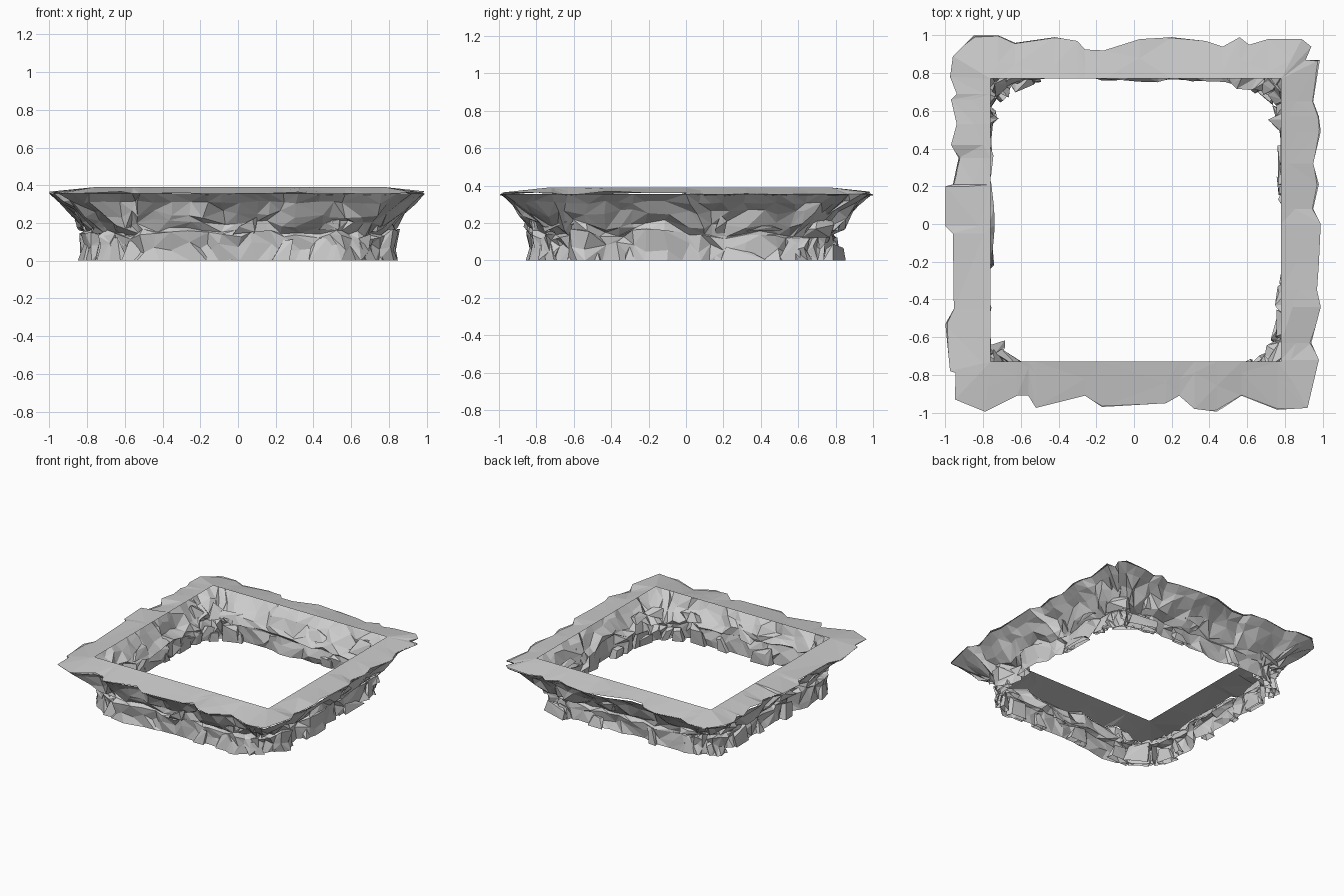
import bpy, bmesh, math, random
from mathutils import Vector

if "Cube" in bpy.data.objects:
    bpy.data.objects.remove(bpy.data.objects["Cube"])

random.seed(11)
R = random.uniform

# Ragged outer edge of the top slab, counter-clockwise
outline = [(-.95,-.93),(-.79,-.995),(-.62,-.91),(-.56,-.91),(-.52,-.975),(-.26,-.91),(-.17,-.97),
    (.17,-.95),(.24,-.91),(.32,-.98),(.44,-.995),(.57,-.91),(.76,-.985),(.92,-.975),
    (.98,-.72),(.94,-.63),(.99,-.44),(.97,-.35),(.98,-.21),(.99,0),(.95,.08),(.98,.21),
    (.95,.32),(.99,.49),(.98,.57),(.95,.65),(.985,.87),(.91,.87),(.94,.94),(.89,.98),
    (.71,.98),(.61,.95),(.56,.99),(.47,.94),(.38,.97),(.2,.99),(.03,.98),(-.16,.92),
    (-.26,.925),(-.3,.97),(-.42,.99),(-.63,.96),(-.72,1),(-.85,1),
    (-.96,.89),(-.975,.78),(-.94,.69),(-.97,.66),(-.94,.53),(-.97,.42),(-.93,.35),
    (-.96,.21),(-1,.2),(-1,-.01),(-.96,-.05),(-.955,-.45),(-1,-.53),(-.975,-.78),(-.945,-.79)]


def make_object(name, bm):
    mesh = bpy.data.meshes.new(name)
    bm.to_mesh(mesh)
    bm.free()
    ob = bpy.data.objects.new(name, mesh)
    bpy.context.collection.objects.link(ob)
    return ob


def resample(points, step):
    out = []
    for i, a in enumerate(points):
        a, b = Vector(a), Vector(points[(i + 1) % len(points)])
        n = max(1, round((b - a).length / step))
        out += [a.lerp(b, k / n) for k in range(n)]
    return out


def rounded_square(p, half, radius):
    """Nearest point to p on a rounded square, with its outward direction."""
    c = half - radius
    core = Vector((max(-c, min(c, p.x)), max(-c, min(c, p.y))))
    d = (p - core).normalized()
    return core + d * radius, d


def bridge(bm, rings):
    rows = [[bm.verts.new(v) for v in ring] for ring in rings]
    n = len(rows[0])
    for a, b in zip(rows, rows[1:]):
        for i in range(n):
            j = (i + 1) % n
            quad = [a[i], a[j], b[j], b[i]]
            k = random.randint(0, 1)
            for t in ((k, k + 1, k + 2), (k + 2, k + 3, k)):
                bm.faces.new([quad[m % 4] for m in t])
    bmesh.ops.dissolve_degenerate(bm, dist=1e-4, edges=bm.edges)
    bmesh.ops.recalc_face_normals(bm, faces=bm.faces)


# Top slab: straight-edged square opening, gently falling to the ragged rim
edge = [Vector(p) for p in outline]
rim = [(p.x, p.y, R(.345, .368)) for p in edge]
inner = []
for p in edge:
    inner.append(Vector((max(-.76, min(.78, p.x)), max(-.73, min(.77, p.y)), .39)))
for corner in ((-.76, -.73), (.78, -.73), (.78, .77), (-.76, .77)):
    c = Vector((*corner, .39))
    i = min(range(len(edge)), key=lambda k: (edge[k] - c.xy * 1.27).length)
    inner[i] = c
middle = [Vector(o).lerp(q, R(.45, .85)) for o, q in zip(rim, inner)]
bm = bmesh.new()
bridge(bm, [inner, middle, rim])
make_object("top_slab", bm)

# Cliff wall: open shell of broken columns, flaring up to meet the slab's rim
path = resample(outline, .085)
n = len(path)
upper, lower = [], []
for offsets, low, high in ((upper, -.045, .03), (lower, -.06, .035)):
    while len(offsets) < n:
        offsets += [R(low, high)] * random.randint(1, 4)

# height, half width, corner radius, block offset amount, height jitter
levels = [(.31, .90, .14, .1, .01), (.25, .86, .20, .6, .025), (.19, .82, .26, 1, .02),
          (.15, .79, .28, 1, .018), (.138, .81, .28, 1, .018), (.07, .80, .28, 1, .03),
          (0, .81, .28, 1, 0)]
rings = [[(p.x, p.y, .355) for p in path]]
for row, (z, half, radius, amount, jitter) in enumerate(levels):
    offsets = upper if row < 3 else lower
    ring = []
    for i, p in enumerate(path):
        q, d = rounded_square(p, half, radius)
        side = Vector((-d.y, d.x)) * R(-.022, .022)
        s = q + d * (offsets[i] * amount + R(-.02, .018) * min(1, amount + .3)) + side
        if row < 2:
            s += (p - rounded_square(p, .95, .1)[0]) * (1 - amount)
        dz = R(-jitter, jitter) + (lower[i] * .5 if 1 < row < 5 else 0)
        ring.append((s.x, s.y, z + dz))
    rings.append(ring)
bm = bmesh.new()
bridge(bm, rings)
make_object("cliff_wall", bm)


# Irregular chipped rocks set into the wall, left open at the underside
def rocks(name, count, half, radius, z_range, h_range, lean):
    bm = bmesh.new()
    for i in range(count):
        a = 8 * (i + R(-.45, .45)) / count
        s, f = int(a // 2) % 4, a % 2 - 1
        p = [Vector((f, -1)), Vector((1, f)), Vector((-f, 1)), Vector((-1, -f))][s]
        q, d = rounded_square(p, half + R(-.03, .01), radius)
        z0, h, w, t = R(*z_range), R(*h_range), R(.025, .11), R(.015, .03)
        side, skew = Vector((-d.y, d.x)), R(-.04, .04)
        verts = []
        for top in (0, 1):
            for u, v in ((-1, -1), (1, -1), (1, 1), (-1, 1)):
                k = R(.3, 1) if top else R(.7, 1.2)
                s = q + side * (u * w * k + skew * top) + d * (v * t * k + lean * h * top)
                lift = h * top * R(.6, 1.1) + (R(-.03, .03) if z0 else 0)
                verts.append(bm.verts.new((s.x, s.y, max(0, z0 + lift))))
        bmesh.ops.convex_hull(bm, input=verts)
    bmesh.ops.recalc_face_normals(bm, faces=bm.faces)
    hidden = [f for f in bm.faces if f.normal.z < -.8]
    bmesh.ops.delete(bm, geom=hidden, context='FACES')
    make_object(name, bm)


rocks("base_rocks", 28, .80, .28, (0, 0), (.06, .16), -.1)
rocks("upper_rocks", 16, .80, .25, (.13, .2), (.04, .1), .5)
